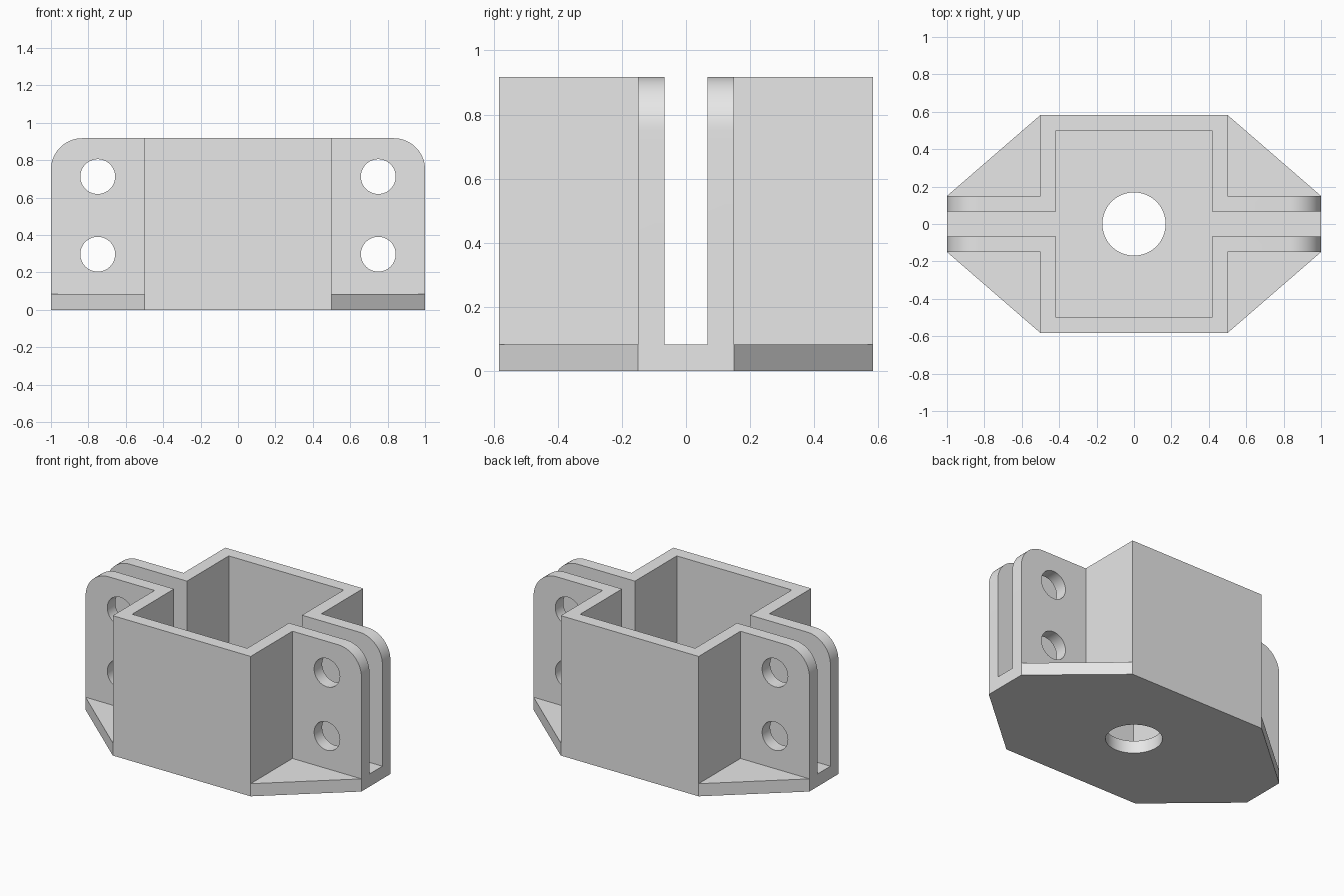
import bpy, bmesh
from math import pi, cos, sin

cube = bpy.data.objects.get("Cube")
if cube:
    bpy.data.objects.remove(cube, do_unlink=True)

# Main dimensions
HEIGHT, WALL = 0.917, 0.083
BOX_X, BOX_Y = 0.5, 0.583
TAB_IN, TAB_OUT = 0.067, 0.15
ROUND, BOLT_R, DRAIN_R = 0.167, 0.093, 0.169

grey = bpy.data.materials.new("light grey")
grey.use_nodes = True
grey.diffuse_color = (0.8, 0.8, 0.8, 1)
grey.node_tree.nodes["Principled BSDF"].inputs["Base Color"].default_value = (0.8, 0.8, 0.8, 1)


def prism(name, outline, start, end, upright=False):
    """Extrude an outline along z, or along y when upright."""
    bm = bmesh.new()
    place = (lambda a, b: (a, start, b)) if upright else (lambda a, b: (a, b, start))
    face = bm.faces.new([bm.verts.new(place(a, b)) for a, b in outline])
    moved = bmesh.ops.extrude_face_region(bm, geom=[face])["geom"]
    depth = (0, end - start, 0) if upright else (0, 0, end - start)
    bmesh.ops.translate(bm, vec=depth, verts=[v for v in moved if isinstance(v, bmesh.types.BMVert)])
    bmesh.ops.recalc_face_normals(bm, faces=bm.faces)
    mesh = bpy.data.meshes.new(name)
    bm.to_mesh(mesh)
    bm.free()
    mesh.materials.append(grey)
    obj = bpy.data.objects.new(name, mesh)
    bpy.context.collection.objects.link(obj)
    return obj


def arc(cx, cy, radius, begin, sweep, steps):
    angles = [begin + sweep * i / steps for i in range(steps + 1)]
    return [(cx + radius * cos(t), cy + radius * sin(t)) for t in angles]


def circle(cx, cy, radius):
    return arc(cx, cy, radius, 0, 2 * pi, 64)[:-1]


def combine(target, tool, operation):
    """Apply a boolean and discard the tool."""
    tool.hide_render = True
    mod = target.modifiers.new(operation, "BOOLEAN")
    mod.operation, mod.object, mod.solver = operation, tool, "EXACT"
    bpy.context.view_layer.objects.active = target
    bpy.ops.object.modifier_apply(modifier=mod.name)
    bpy.data.objects.remove(tool, do_unlink=True)


# Octagonal base plate
corners = [(1, TAB_OUT), (BOX_X, BOX_Y)]
half = corners + [(-x, y) for x, y in reversed(corners)]
bracket = prism("bracket", half + [(-x, -y) for x, y in half], 0, WALL)

# Folded half-shell walls with tabs, front and back
inner = BOX_X - WALL
right_half = [(inner, BOX_Y - WALL), (inner, TAB_IN), (1, TAB_IN),
              (1, TAB_OUT), (BOX_X, TAB_OUT), (BOX_X, BOX_Y)]
profile = right_half + [(-x, y) for x, y in reversed(right_half)]
rounded = ([(-1, -0.1), (1, -0.1)]
           + arc(1 - ROUND, HEIGHT - ROUND, ROUND, 0, pi / 2, 16)
           + arc(ROUND - 1, HEIGHT - ROUND, ROUND, pi / 2, pi / 2, 16))
for side in (-1, 1):
    wall = prism("wall", [(x, side * y) for x, y in profile], WALL, HEIGHT)
    combine(wall, prism("corner_cutter", rounded, -1, 1, True), "INTERSECT")
    for x in (-0.75, 0.75):
        for z in (0.297, 0.712):
            combine(wall, prism("bolt_cutter", circle(x, z, BOLT_R), -1, 1, True), "DIFFERENCE")
    combine(bracket, wall, "UNION")

# Round hole through the base
combine(bracket, prism("base_hole_cutter", circle(0, 0, DRAIN_R), -0.1, 0.2), "DIFFERENCE")

# Keep a single material and smooth only the curved surfaces
bracket.data.materials.clear()
bracket.data.materials.append(grey)
bpy.ops.object.select_all(action="DESELECT")
bracket.select_set(True)
bpy.context.view_layer.objects.active = bracket
bpy.ops.object.shade_smooth_by_angle(angle=pi / 6)
